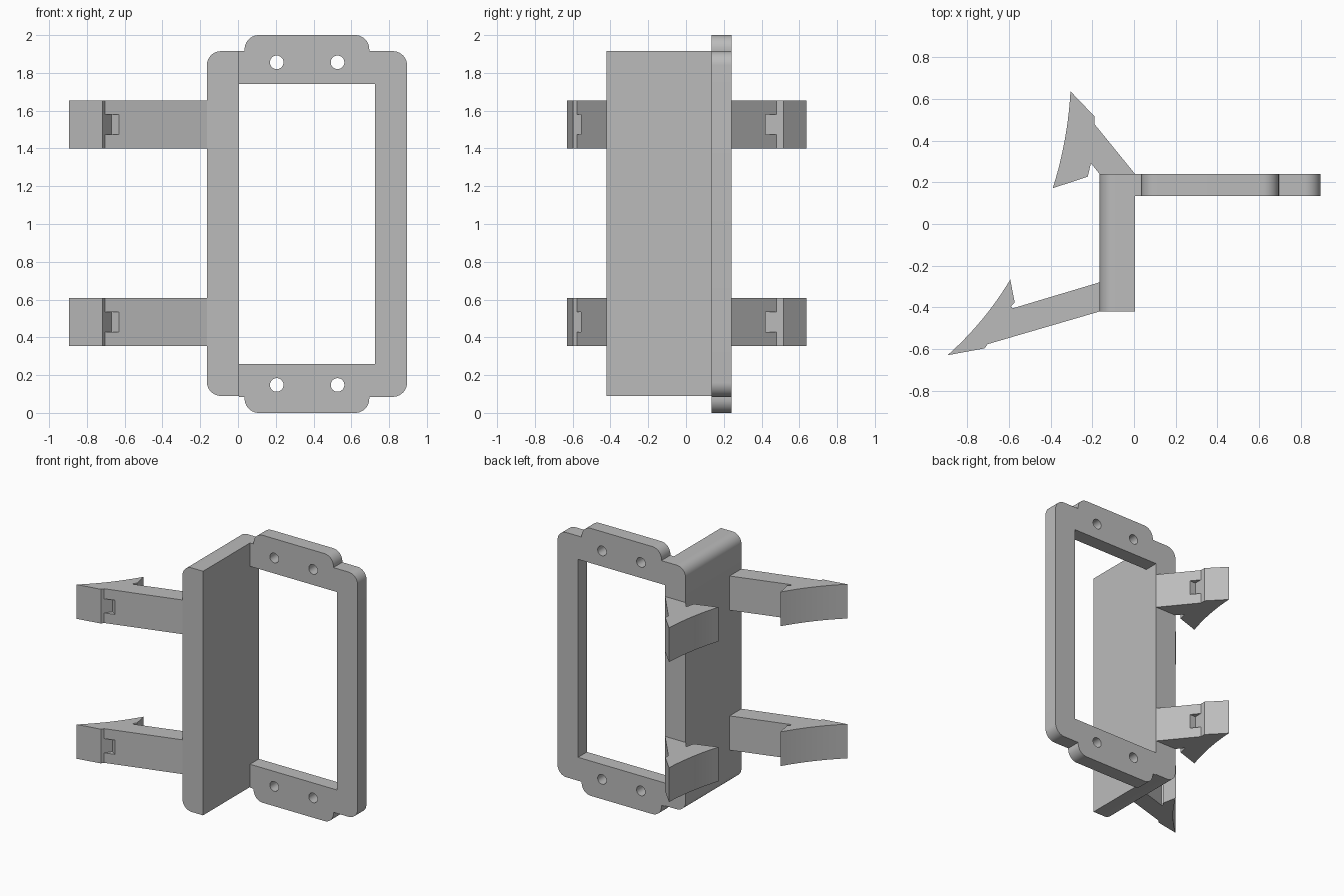
import bpy
import bmesh
from math import sin, cos, pi
from mathutils import Vector

if "Cube" in bpy.data.objects:
    bpy.data.objects.remove(bpy.data.objects["Cube"])

grey = bpy.data.materials.new("plain grey")
grey.use_nodes = True
colour = (0.5, 0.5, 0.5, 1)
grey.diffuse_color = colour
grey.node_tree.nodes["Principled BSDF"].inputs["Base Color"].default_value = colour


def prism(name, points, low, high, axis):
    """Extrude a flat outline along z (outline in x, y) or along y (outline in x, z)."""
    bm = bmesh.new()
    verts = [bm.verts.new((a, b, low) if axis == "z" else (a, low, b)) for a, b in points]
    face = bm.faces.new(verts)
    ring = bmesh.ops.extrude_face_region(bm, geom=[face])["geom"]
    step = (0, 0, high - low) if axis == "z" else (0, high - low, 0)
    bmesh.ops.translate(bm, vec=step, verts=[v for v in ring if isinstance(v, bmesh.types.BMVert)])
    bmesh.ops.recalc_face_normals(bm, faces=bm.faces[:])
    mesh = bpy.data.meshes.new(name)
    bm.to_mesh(mesh)
    bm.free()
    mesh.materials.append(grey)
    obj = bpy.data.objects.new(name, mesh)
    bpy.context.collection.objects.link(obj)
    return obj


def activate(obj):
    bpy.ops.object.select_all(action="DESELECT")
    obj.select_set(True)
    bpy.context.view_layer.objects.active = obj


def cut(obj, cutters):
    activate(obj)
    for cutter in cutters:
        mod = obj.modifiers.new("cut", "BOOLEAN")
        mod.operation = "DIFFERENCE"
        mod.solver = "EXACT"
        mod.object = cutter
        bpy.ops.object.modifier_apply(modifier=mod.name)
        bpy.data.objects.remove(cutter)


def smooth(obj):
    activate(obj)
    bpy.ops.object.shade_smooth_by_angle(angle=pi / 6)


def rounded(corners, steps=10):
    """Replace each right-angled corner (x, z, radius) with an arc."""
    out = []
    for i, (x, z, r) in enumerate(corners):
        p = Vector((x, z))
        if r == 0:
            out.append(p)
            continue
        back = (Vector(corners[i - 1][:2]) - p).normalized()
        ahead = (Vector(corners[(i + 1) % len(corners)][:2]) - p).normalized()
        centre = p + r * (back + ahead)
        for k in range(steps + 1):
            t = k / steps * pi / 2
            out.append(centre - r * (ahead * cos(t) + back * sin(t)))
    return out


def bowed(a, b, sag, steps=10):
    """Points of a shallow arc from a to b, ends included."""
    a, b = Vector(a), Vector(b)
    side = Vector((b.y - a.y, a.x - b.x)).normalized()
    return [a.lerp(b, k / steps) + side * sag * 4 * (k / steps) * (1 - k / steps)
            for k in range(steps + 1)]


# Shared heights and edges
BOTTOM, TOP = 0.09, 1.915
FACE, OUTER = 0.005, -0.165
BACK = 0.24
R = 0.075

# Side wall, rounded along its outer edges
wall = prism("side_wall", rounded([(FACE, BOTTOM, 0), (FACE, TOP, 0),
                                   (OUTER, TOP, R), (OUTER, BOTTOM, R)]), -0.42, BACK, "y")
smooth(wall)

# Mounting frame: upper half outline mirrored about mid height
upper = [(0.895, TOP, R), (0.695, TOP, 0), (0.695, 2, R), (0.035, 2, R),
         (0.035, TOP, 0), (FACE, TOP, 0), (FACE, 1.74, 0), (0.725, 1.74, 0)]
lower = [(x, 2 - z, r) for x, z, r in reversed(upper)]
frame = prism("mounting_frame", rounded(upper + lower), 0.135, BACK, "y")

# Screw holes
holes = []
for x in (0.205, 0.527):
    for z in (0.148, 1.856):
        ring = [(x + 0.036 * cos(k * pi / 16), z + 0.036 * sin(k * pi / 16)) for k in range(32)]
        holes.append(prism("hole_cutter", ring, 0, 0.4, "y"))
cut(frame, holes)
smooth(frame)

# Barbed clip outlines, seen from above
front_clip = [(OUTER, -0.42), (OUTER, -0.28), (-0.583, -0.405), (-0.59, -0.395), (-0.573, -0.376)]
front_clip += bowed((-0.594, -0.267), (-0.895, -0.63), -0.018)
front_clip += [(-0.717, -0.597), (-0.703, -0.577)]

back_clip = [(FACE, BACK), (-0.19, 0.48), (-0.19, 0.517)]
back_clip += bowed((-0.305, 0.637), (-0.39, 0.172), -0.015)
back_clip += [(-0.222, 0.227), (-0.207, 0.292), (OUTER, BACK)]

# Wedge pockets behind each catch: catch corner, inner corner, mouth past the arm face
front_pocket = [(-0.703, -0.577), (-0.669, -0.528), (-0.585, -0.586), (-0.66, -0.62)]
back_pocket = [(-0.19, 0.48), (-0.19, 0.42), (-0.08, 0.42), (-0.12, 0.48)]

for place, base in (("lower", 0.353), ("upper", 1.399)):
    for name, outline, pocket in (("front", front_clip, front_pocket),
                                  ("back", back_clip, back_pocket)):
        clip = prism(f"{place}_{name}_clip", outline, base, base + 0.256, "z")
        cut(clip, [prism("pocket_cutter", pocket, base + 0.075, base + 0.181, "z")])
        smooth(clip)
